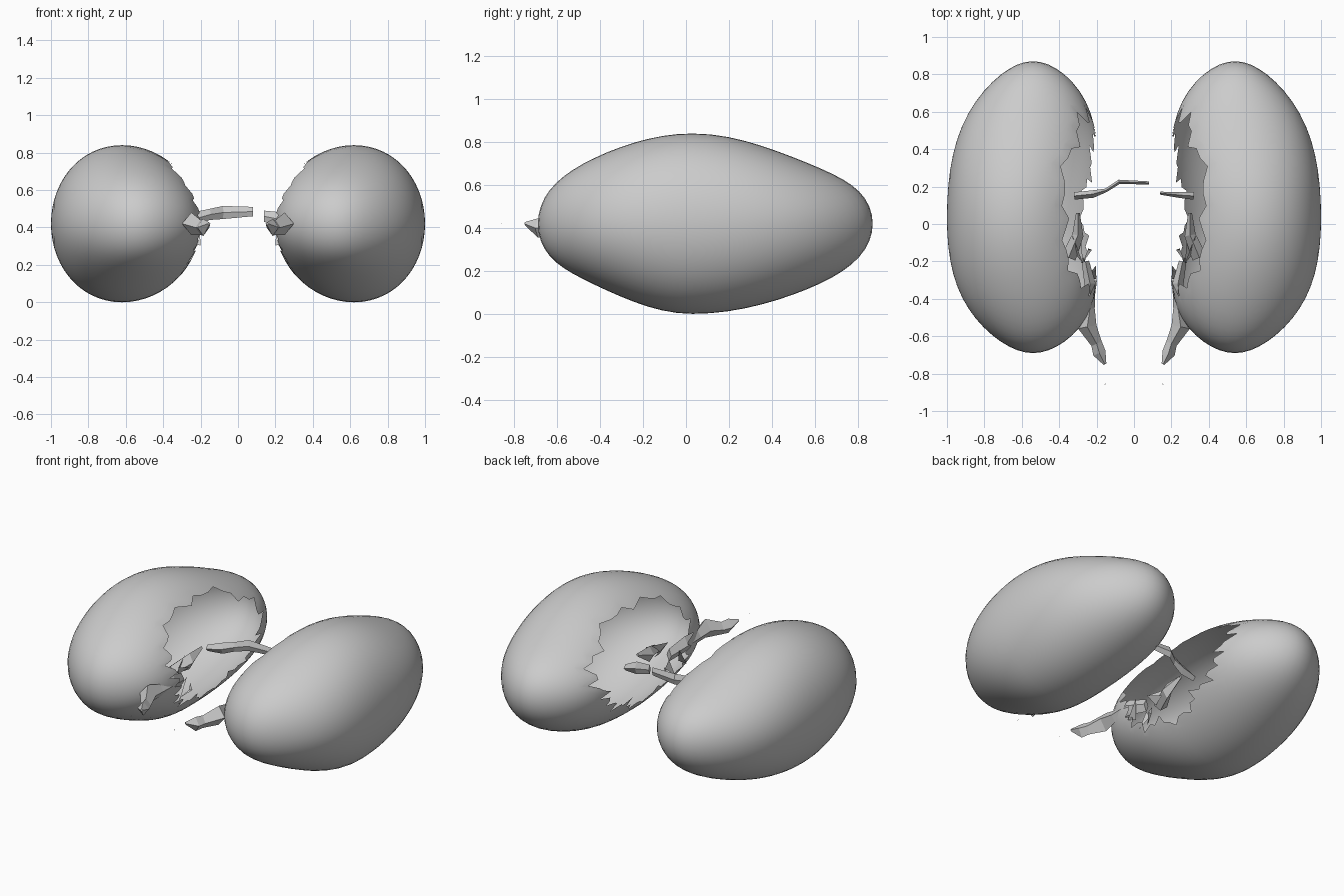
import bpy, bmesh, math, random
from mathutils import Vector

cube = bpy.data.objects.get("Cube")
if cube:
    bpy.data.objects.remove(cube, do_unlink=True)

grey = bpy.data.materials.new("plain grey")
grey.use_nodes = True
grey.diffuse_color = (0.6, 0.6, 0.6, 1)
grey.node_tree.nodes["Principled BSDF"].inputs["Base Color"].default_value = (0.6, 0.6, 0.6, 1)


def finish(name, bm, smooth):
    bmesh.ops.recalc_face_normals(bm, faces=bm.faces[:])
    mesh = bpy.data.meshes.new(name)
    bm.to_mesh(mesh)
    bm.free()
    mesh.materials.append(grey)
    obj = bpy.data.objects.new(name, mesh)
    bpy.context.collection.objects.link(obj)
    if smooth:
        bpy.ops.object.select_all(action="DESELECT")
        obj.select_set(True)
        bpy.context.view_layer.objects.active = obj
        bpy.ops.object.shade_smooth_by_angle(angle=math.radians(35))


def pod_point(side, theta, phi):
    """Point on the pod; theta is measured from its inner side, phi from the back upward."""
    dx, v, dz = math.cos(theta), math.sin(theta) * math.cos(phi), math.sin(theta) * math.sin(phi)
    y = 0.03 + v * (0.84 if v > 0 else 0.72)
    shoulder = v * v * (1 - v * v)
    centre = 0.60 - 0.06 * (1 - (1 - v * v) ** 2) + 0.02 * dz * dz
    # Fuller at the top front and bottom back than at the other two quarters
    taper = 0.38 + math.copysign(0.14, v * dz)
    x = centre - 0.4 * dx * (1 + 0.4 * shoulder)
    return Vector((side * x, y, 0.42 + 0.42 * dz * (1 - taper * shoulder)))


# Opening size in degrees at sixteen directions around the inner side
OPENING = [35, 43, 53, 56, 50, 54, 43, 33, 27, 29, 32, 34, 34, 33, 31, 32]
SEGMENTS, RINGS = 64, 26


def rim_angle(i, rng):
    a = i / SEGMENTS * len(OPENING)
    k, f = int(a), a - int(a)
    base = OPENING[k] * (1 - f) + OPENING[(k + 1) % len(OPENING)] * f
    tear = rng.choice([-8, -4, 4, 6]) if i % 3 == 0 else rng.uniform(-2, 1)
    return math.radians(base + tear)


# Hollow pod with a torn opening facing the middle
def pod(name, side):
    rng = random.Random(4)
    bm = bmesh.new()
    rows = []
    rims = [rim_angle(i, rng) for i in range(SEGMENTS)]
    even = math.radians(24)
    for r in range(RINGS):
        ring = even + (math.pi - even) * r / RINGS
        row = []
        for i, rim in enumerate(rims):
            theta = rim if r == 0 else max(rim + 0.02 * r, ring)
            row.append(bm.verts.new(pod_point(side, theta, 2 * math.pi * i / SEGMENTS)))
        rows.append(row)
    pole = bm.verts.new(pod_point(side, math.pi, 0))
    for i in range(SEGMENTS):
        j = (i + 1) % SEGMENTS
        for a, b in zip(rows, rows[1:]):
            bm.faces.new((a[i], a[j], b[j], b[i]))
        bm.faces.new((rows[-1][i], rows[-1][j], pole))
    finish(name, bm, True)


# Crumpled strip with a diamond section along a path; sizes are (half height, half thickness)
def strip(name, path, sizes):
    bm = bmesh.new()
    rings = []
    for k, (p, (tall, thick)) in enumerate(zip(path, sizes)):
        p = Vector(p)
        ahead = Vector(path[min(k + 1, len(path) - 1)]) - Vector(path[max(k - 1, 0)])
        across = ahead.cross(Vector((0, 0, 1))).normalized() * thick
        up = Vector((0, 0, tall))
        rings.append([bm.verts.new(q) for q in (p + up, p + across, p - up, p - across)])
    for a, b in zip(rings, rings[1:]):
        for i in range(4):
            j = (i + 1) % 4
            bm.faces.new((a[i], a[j], b[j], b[i]))
    bm.faces.new(rings[0])
    bm.faces.new(rings[-1])
    finish(name, bm, False)


# Torn flakes, each a thin bent piece
def flakes(name, side, centres, size):
    rng = random.Random(11)
    bm = bmesh.new()
    for x, y, z in centres:
        base = Vector((side * x, y, z))
        a, b, c, d = [
            bm.verts.new(base + size * Vector((side * rng.uniform(-0.5, 0.5), rng.uniform(-1, 1),
                                               rng.uniform(-0.8, 0.8))))
            for k in range(4)]
        bm.faces.new((a, b, c))
        bm.faces.new((b, d, c))
    finish(name, bm, False)


for label, s in (("left", 1), ("right", -1)):
    pod(label + "_pod", s)
    # Ragged tongue running forward past the end of the pod
    strip(label + "_tongue",
          [(s * 0.26, -0.20, 0.38), (s * 0.235, -0.32, 0.41), (s * 0.235, -0.45, 0.41),
           (s * 0.25, -0.55, 0.42), (s * 0.20, -0.64, 0.40), (s * 0.185, -0.69, 0.40),
           (s * 0.155, -0.75, 0.42)],
          [(0.04, 0.02), (0.05, 0.03), (0.04, 0.025), (0.06, 0.05), (0.04, 0.03), (0.045, 0.035), (0.008, 0.008)])
    # Long splinter lying in the opening
    strip(label + "_splinter",
          [(s * 0.30, 0.06, 0.47), (s * 0.30, -0.06, 0.43), (s * 0.35, -0.18, 0.40)],
          [(0.01, 0.01), (0.05, 0.03), (0.03, 0.04)])
    flakes(label + "_flakes", s,
           [(0.25, -0.14, 0.28), (0.24, -0.30, 0.36), (0.27, -0.20, 0.30), (0.29, -0.14, 0.42),
            (0.27, -0.52, 0.42)], 0.08)
    # Loose crumb in front
    flakes(label + "_crumb", s, [(0.155, -0.855, 0.42)], 0.01)

# Thin ribbons reaching between the pods
strip("long_ribbon",
      [(-0.32, 0.15, 0.43), (-0.22, 0.16, 0.45), (-0.15, 0.18, 0.47), (-0.08, 0.225, 0.48), (0.08, 0.22, 0.485)],
      [(0.02, 0.02), (0.035, 0.02), (0.03, 0.01), (0.035, 0.012), (0.025, 0.008)])
strip("short_ribbon", [(0.32, 0.15, 0.42), (0.24, 0.155, 0.44), (0.14, 0.165, 0.46)],
      [(0.02, 0.02), (0.04, 0.015), (0.03, 0.008)])
